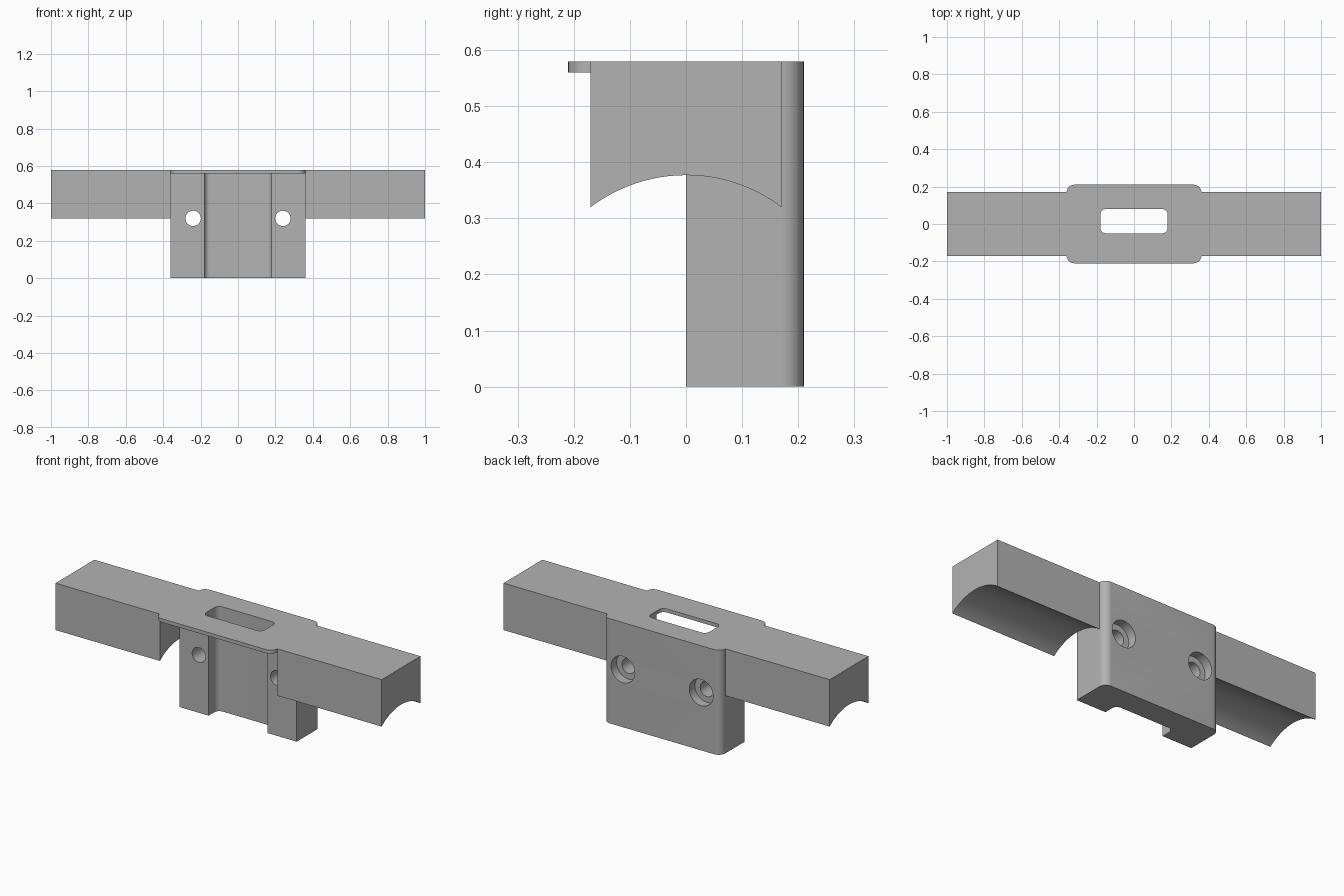
import bpy, bmesh
from math import sin, cos, pi, sqrt
from mathutils import Vector

cube = bpy.data.objects.get("Cube")
if cube:
    bpy.data.objects.remove(cube, do_unlink=True)

grey = bpy.data.materials.new("plain grey")
grey.use_nodes = True
colour = (0.45, 0.45, 0.45, 1)
grey.diffuse_color = colour
grey.node_tree.nodes["Principled BSDF"].inputs["Base Color"].default_value = colour

HALF, DEPTH, TOP, ROUND = 0.36, 0.21, 0.58, 0.04
WING = DEPTH - ROUND


def prism(name, outline, to_3d, start, end):
    """Extrude a 2D outline from start to end along the axis set by to_3d."""
    bm = bmesh.new()
    face = bm.faces.new([bm.verts.new(to_3d(u, v, start)) for u, v in outline])
    moved = bmesh.ops.extrude_face_region(bm, geom=[face])["geom"]
    shift = Vector(to_3d(0, 0, end)) - Vector(to_3d(0, 0, start))
    bmesh.ops.translate(bm, vec=shift,
                        verts=[g for g in moved if isinstance(g, bmesh.types.BMVert)])
    bmesh.ops.recalc_face_normals(bm, faces=bm.faces)
    mesh = bpy.data.meshes.new(name)
    bm.to_mesh(mesh)
    bm.free()
    mesh.materials.append(grey)
    obj = bpy.data.objects.new(name, mesh)
    bpy.context.collection.objects.link(obj)
    return obj


def along_x(u, v, t): return (t, u, v)
def along_y(u, v, t): return (u, t, v)
def along_z(u, v, t): return (u, v, t)


def rounded(x0, x1, y0, y1, front, back, steps=10):
    """Rectangle with separate front and back corner radii."""
    pts = []
    for x, y, r, sx, sy, a in ((x1, y1, back, 1, 1, 0), (x0, y1, back, -1, 1, 1),
                               (x0, y0, front, -1, -1, 2), (x1, y0, front, 1, -1, 3)):
        if r == 0:
            pts.append((x, y))
            continue
        for i in range(steps + 1):
            t = (a + i / steps) * pi / 2
            pts.append((x - sx * r + r * cos(t), y - sy * r + r * sin(t)))
    return pts


def circle(x, z, r, n=40):
    return [(x + r * cos(2 * pi * i / n), z + r * sin(2 * pi * i / n)) for i in range(n)]


def combine(target, tool, operation):
    mod = target.modifiers.new(tool.name, "BOOLEAN")
    mod.operation, mod.solver, mod.object = operation, "EXACT", tool
    bpy.context.view_layer.objects.active = target
    bpy.ops.object.modifier_apply(modifier=mod.name)
    bpy.data.objects.remove(tool, do_unlink=True)


# Mounting block and top plate
bracket = prism("mounting_bracket", rounded(-HALF, HALF, 0, DEPTH, 0, ROUND), along_z, 0, TOP)
plate = prism("top_plate", rounded(-HALF, HALF, -DEPTH, DEPTH, ROUND, ROUND),
              along_z, TOP - 0.02, TOP)
combine(bracket, plate, "UNION")

# Side wings with an arched underside
peak, edge = 0.377, 0.32
rise = peak - edge
radius = (WING ** 2 + rise ** 2) / (2 * rise)
arch = [(y, peak - radius + sqrt(radius ** 2 - y ** 2))
        for y in (-WING + 2 * WING * i / 32 for i in range(33))]
profile = arch + [(WING, TOP), (-WING, TOP)]
for side, sign in (("left", 1), ("right", -1)):
    wing = prism(side + "_wing", profile, along_x, sign * HALF, sign)
    combine(bracket, wing, "UNION")

# Slot through the plate, continuing down as the front channel
slot = prism("slot", rounded(-0.18, 0.18, -0.05, 0.08, 0.03, 0.03), along_z, -0.1, 0.7)
combine(bracket, slot, "DIFFERENCE")

# Counterbored screw holes
for x in (-0.24, 0.24):
    hole = prism("screw_hole", circle(x, 0.32, 0.041), along_y, -0.05, 0.3)
    combine(bracket, hole, "DIFFERENCE")
    bore = prism("counterbore", circle(x, 0.32, 0.073), along_y, DEPTH - 0.05, 0.3)
    combine(bracket, bore, "DIFFERENCE")

bpy.ops.object.select_all(action="DESELECT")
bracket.select_set(True)
bpy.context.view_layer.objects.active = bracket
bpy.ops.object.shade_smooth_by_angle(angle=pi / 6)
